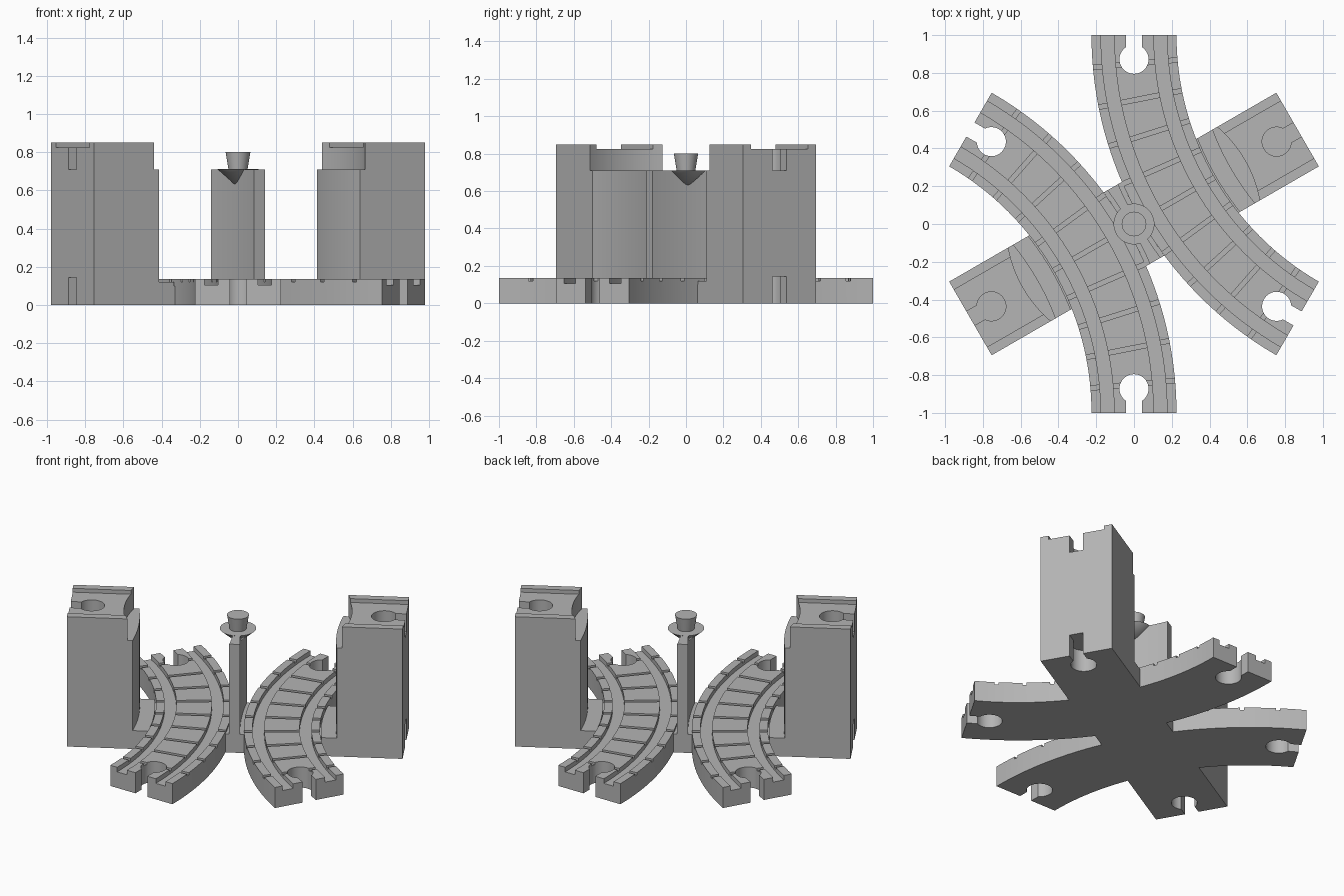
import bpy
import bmesh
import math
from mathutils import Matrix, Vector

cube = bpy.data.objects.get("Cube")
if cube:
    bpy.data.objects.remove(cube, do_unlink=True)

grey = bpy.data.materials.new("plain grey")
grey.use_nodes = True
COLOUR = (0.46, 0.46, 0.46, 1)
grey.diffuse_color = COLOUR
grey.node_tree.nodes["Principled BSDF"].inputs["Base Color"].default_value = COLOUR

HALF = 0.225                    # half width of every arm
CURVE = math.sqrt(3)            # centreline radius of the curved tracks
TRACK_TOP, TIE_Z, GROOVE_Z = 0.135, 0.12, 0.105
LEDGE_Z, TOWER_TOP = 0.71, 0.85


def finish(bm, name, turn=0.0):
    """Turn the mesh about z and make it a grey object."""
    bmesh.ops.recalc_face_normals(bm, faces=bm.faces)
    bm.transform(Matrix.Rotation(turn, 4, 'Z'))
    mesh = bpy.data.meshes.new(name)
    bm.to_mesh(mesh)
    bm.free()
    mesh.materials.append(grey)
    obj = bpy.data.objects.new(name, mesh)
    bpy.context.collection.objects.link(obj)
    return obj


def add_loft(bm, rings):
    """Skin a row of equal closed rings and cap both ends."""
    rows = [[bm.verts.new(p) for p in ring] for ring in rings]
    n = len(rows[0])
    for a, b in zip(rows, rows[1:]):
        for i in range(n):
            bm.faces.new((a[i], a[(i + 1) % n], b[(i + 1) % n], b[i]))
    bm.faces.new(rows[0])
    bm.faces.new(rows[-1])


def prism(name, points, z0, z1, turn=0.0):
    bm = bmesh.new()
    add_loft(bm, [[(x, y, z) for x, y in points] for z in (z0, z1)])
    return finish(bm, name, turn)


def cut(obj, cutter):
    """Subtract the cutter, then discard it."""
    cutter.hide_render = True
    mod = obj.modifiers.new("cut", 'BOOLEAN')
    mod.operation, mod.solver, mod.object = 'DIFFERENCE', 'EXACT', cutter
    graph = bpy.context.evaluated_depsgraph_get()
    mesh = bpy.data.meshes.new_from_object(obj.evaluated_get(graph))
    obj.modifiers.clear()
    obj.data = mesh
    bpy.data.objects.remove(cutter, do_unlink=True)


def across(fn, steps=16):
    """Points over the arm width, with the distance along it given by fn."""
    ys = [-HALF + 2 * HALF * i / steps for i in range(steps + 1)]
    return [(fn(y), y) for y in ys]


def bend(radius):
    """Edge concentric with the track curve."""
    return lambda y: 2 - math.sqrt(radius ** 2 - y ** 2)


def keyhole(z0, z1, turn):
    """Connector socket at the end of an arm."""
    centre, r, neck = 0.872, 0.077, 0.043
    start = math.asin(neck / r)
    points = [(1.1, neck)]
    for i in range(33):
        a = start + (math.tau - 2 * start) * i / 32
        points.append((centre + r * math.cos(a), r * math.sin(a)))
    points.append((1.1, -neck))
    return prism("socket_cutter", points, z0, z1, turn)


def build_track(name, turn):
    # Channelled cross-section swept along the curve
    g0, g1 = 0.105, 0.175
    half = [(g0, TRACK_TOP), (g0, GROOVE_Z), (g1, GROOVE_Z),
            (g1, TRACK_TOP), (HALF, TRACK_TOP), (HALF, 0)]
    profile = half + [(-t, z) for t, z in reversed(half)]
    rings = []
    for i in range(33):
        a = math.radians(-30 + 60 * i / 32)
        rings.append([(2 - (CURVE + t) * math.cos(a),
                       (CURVE + t) * math.sin(a), z) for t, z in profile])
    bm = bmesh.new()
    add_loft(bm, rings)
    track = finish(bm, name, turn)
    # Sleeper joints
    bm = bmesh.new()
    for i in range(-4, 5):
        place = (Matrix.Translation((2, 0, 0))
                 @ Matrix.Rotation(math.radians(-6.25 * i), 4, 'Z')
                 @ Matrix.Translation((-CURVE, 0, TIE_Z + 0.05))
                 @ Matrix.Diagonal((0.6, 0.024, 0.1, 1)))
        bmesh.ops.create_cube(bm, size=1, matrix=place)
    cut(track, finish(bm, "joint_cutter", turn))
    for side in (-1, 1):
        cut(track, keyhole(-0.1, 0.3, turn + side * math.radians(60)))
    return track


def build_tower(side, turn):
    end = [(1, HALF), (1, -HALF)]
    # Lower block follows the track, with a socket underneath
    lower = prism(side + "_tower", across(bend(1.41)) + end, 0, LEDGE_Z, turn)
    cut(lower, keyhole(-0.1, 0.143, turn))
    # Upper block is hollowed round the pivot and carries a road channel
    ring = lambda y: math.sqrt(0.677 ** 2 - y ** 2)
    upper = prism(side + "_tower_top", across(ring) + end, LEDGE_Z, TOWER_TOP, turn)
    w = 0.175
    cut(upper, prism("channel_cutter", [(0.5, -w), (1.1, -w), (1.1, w), (0.5, w)],
                     0.825, 0.95, turn))
    cut(upper, keyhole(LEDGE_Z - 0.1, 0.95, turn))
    # Low shelf between the tower and the track
    shelf = across(bend(1.5)) + across(bend(1.4))[::-1]
    prism(side + "_shelf", shelf, 0, TIE_Z, turn)


def lens(radius):
    """Waisted outline between the two curves."""
    edge = across(bend(radius))
    return edge + [(-x, -y) for x, y in edge]


TILT = math.radians(30)
for side, turn in (("left", TILT), ("right", TILT + math.pi)):
    build_track(side + "_curved_track", turn)
    build_tower(side, turn)

# Crossing base and the pivot post
prism("base_bar", [(-0.62, -HALF), (0.62, -HALF), (0.62, HALF), (-0.62, HALF)],
      0, 0.1, TILT)
prism("middle_shelf", lens(1.957), 0, TIE_Z, TILT)
prism("pivot_post", lens(1.98), 0, LEDGE_Z, TILT)


def cone(name, r0, r1, z0, z1):
    bm = bmesh.new()
    bmesh.ops.create_cone(bm, cap_ends=True, segments=48, radius1=r0, radius2=r1,
                          depth=z1 - z0,
                          matrix=Matrix.Translation(Vector((0, 0, (z0 + z1) / 2))))
    return finish(bm, name)


cone("pivot_cone", 0.0, 0.108, 0.615, LEDGE_Z + 0.001)
cone("pivot_pin", 0.05, 0.065, LEDGE_Z, 0.8)

# Smooth the curves and keep the edges sharp
bpy.ops.object.select_all(action='DESELECT')
for obj in bpy.context.collection.objects:
    if obj.type == 'MESH' and grey.name in obj.data.materials:
        obj.select_set(True)
        bpy.context.view_layer.objects.active = obj
bpy.ops.object.shade_smooth_by_angle(angle=math.radians(25))
